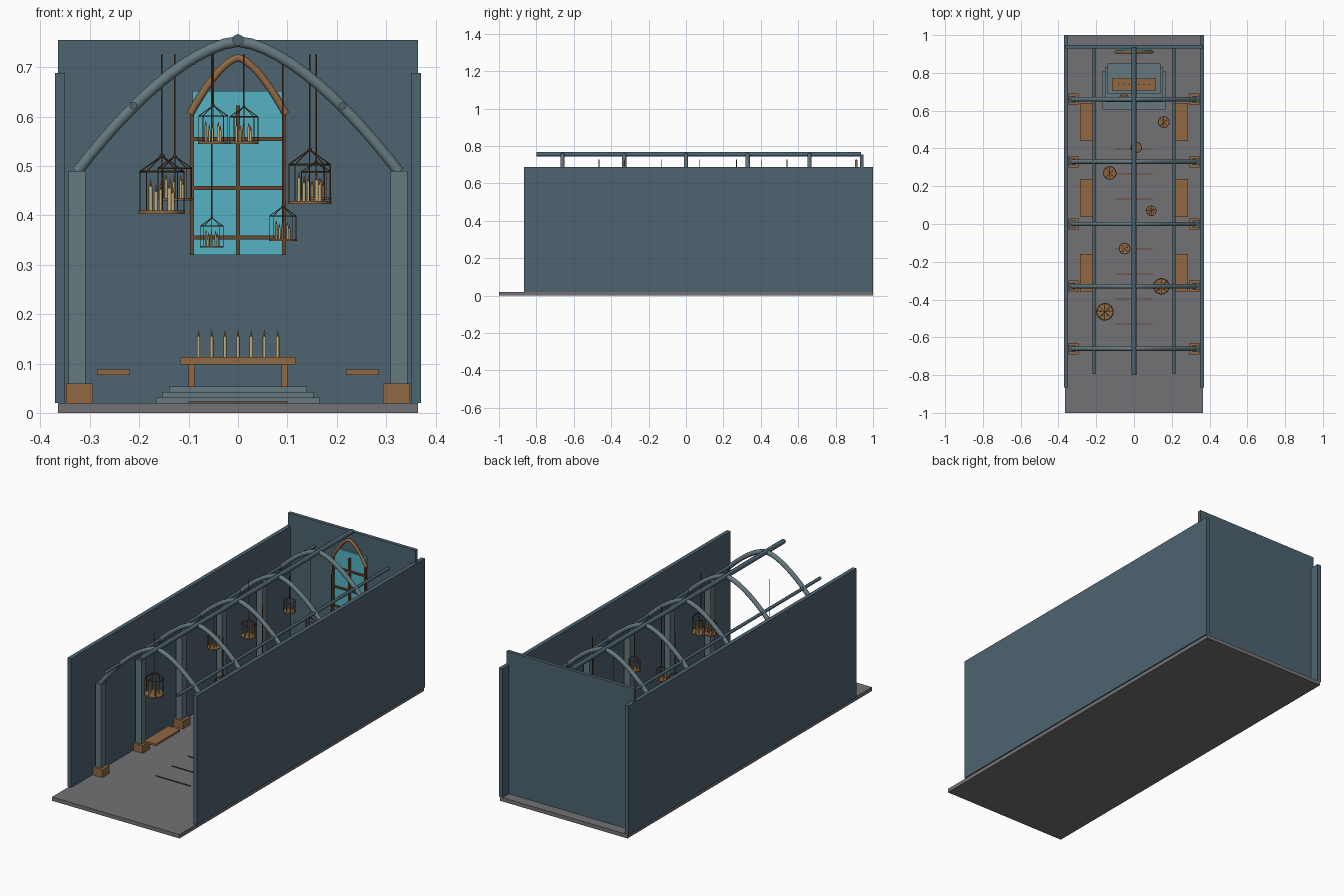
import bpy, bmesh, math
from mathutils import Vector, Matrix

if "Cube" in bpy.data.objects:
    bpy.data.objects.remove(bpy.data.objects["Cube"])


def mat(name, r, g, b):
    m = bpy.data.materials.new(name)
    m.diffuse_color = (r, g, b, 1)
    m.use_nodes = True
    m.node_tree.nodes["Principled BSDF"].inputs["Base Color"].default_value = m.diffuse_color
    return m


WALL = mat("blue_grey_wall", .075, .125, .16)
FLOOR = mat("floor_stone", .17, .17, .18)
STONE = mat("pale_stone", .13, .19, .21)
WOOD = mat("wood", .28, .14, .055)
IRON = mat("dark_bronze", .13, .065, .03)
GLASS = mat("glass", .09, .45, .55)
WAX = mat("wax", .55, .42, .2)
FLAME = mat("flame", .5, .22, .06)


def finish(bm, name, m, smooth=False):
    bmesh.ops.recalc_face_normals(bm, faces=bm.faces)
    me = bpy.data.meshes.new(name)
    bm.to_mesh(me)
    bm.free()
    me.materials.append(m)
    if smooth:
        for p in me.polygons:
            p.use_smooth = len(p.vertices) == 4
    ob = bpy.data.objects.new(name, me)
    bpy.context.collection.objects.link(ob)
    return ob


def box(name, x, y, z, m):
    bm = bmesh.new()
    size = [b - a for a, b in (x, y, z)]
    mid = [(a + b) / 2 for a, b in (x, y, z)]
    bmesh.ops.create_cube(bm, size=1, matrix=Matrix.Translation(mid) @ Matrix.Diagonal((*size, 1)))
    return finish(bm, name, m)


def rod(bm, p, q, r, n=8, r2=None):
    p, q = Vector(p), Vector(q)
    rot = (q - p).to_track_quat('Z', 'Y').to_matrix().to_4x4()
    bmesh.ops.create_cone(bm, cap_ends=True, segments=n, radius1=r, radius2=r if r2 is None else r2,
                          depth=(q - p).length, matrix=Matrix.Translation((p + q) / 2) @ rot)


def rod_object(name, p, q, r, m, n=8):
    bm = bmesh.new()
    rod(bm, p, q, r, n)
    return finish(bm, name, m, True)


def arch(name, pts, y, r, m, n=8):
    """Sweep a round section along points in the xz plane."""
    bm = bmesh.new()
    rings = []
    for i, (x, z) in enumerate(pts):
        a, b = pts[max(i - 1, 0)], pts[min(i + 1, len(pts) - 1)]
        side = Vector((-(b[1] - a[1]), 0, b[0] - a[0])).normalized()
        rings.append([bm.verts.new(Vector((x, y, z)) + r * (side * math.cos(t) + Vector((0, math.sin(t), 0))))
                      for t in (math.tau * (k + .5) / n for k in range(n))])
    for a, b in zip(rings, rings[1:]):
        for k in range(n):
            bm.faces.new((a[k], a[(k + 1) % n], b[(k + 1) % n], b[k]))
    bm.faces.new(rings[0])
    bm.faces.new(rings[-1])
    return finish(bm, name, m, True)


def arch_points(half, base, top, power, steps=24):
    xs = [half * (2 * i / steps - 1) for i in range(steps + 1)]
    return [(x, top - (top - base) * (abs(x) / half) ** power) for x in xs]


def candles(name, spots, r):
    """Each spot is x, y, base z, height."""
    wax, fl = bmesh.new(), bmesh.new()
    for x, y, z, h in spots:
        rod(wax, (x, y, z), (x, y, z + h), r)
        rod(fl, (x, y, z + h), (x, y, z + h + r * 1.3), r * .3, 6, r * .8)
        rod(fl, (x, y, z + h + r * 1.3), (x, y, z + h + r * 4), r * .8, 6, 0)
    finish(wax, name + "_wax", WAX, True)
    finish(fl, name + "_flames", FLAME)


# Shell
box("floor", (-.365, .365), (-1, 1), (0, .02), FLOOR)
box("back_wall", (-.365, .365), (.93, .948), (.02, .755), WALL)
for s in (-1, 1):
    box("side_wall", sorted((s * .35, s * .371)), (-.865, 1), (.02, .688), WALL)
    rod_object("side_purlin", (s * .212, -.795, .622), (s * .212, .93, .622), .008, WALL)
rod_object("ridge_beam", (0, -.8, .755), (0, .935, .755), .012, WALL)

# Columns and ribs
for i in range(5):
    y = -.66 + .33 * i
    for s in (-1, 1):
        box("column_base", sorted((s * .294, s * .348)), (y - .03, y + .03), (.02, .06), WOOD)
        box("column", sorted((s * .309, s * .343)), (y - .018, y + .018), (.06, .49), STONE)
    arch("vault_rib", arch_points(.326, .488, .752, 1.6), y, .012, STONE)

# Window
box("window_glass", (-.092, .092), (.918, .926), (.32, .652), GLASS)
arch("window_arch", arch_points(.097, .605, .719, 1.55, 20), .91, .008, WOOD)
for x, top in ((-.093, .612), (0, .622), (.093, .612)):
    box("window_upright", (x - .004, x + .004), (.906, .918), (.32, top), IRON)
for z in (.355, .455, .555):
    box("window_crossbar", (-.093, .093), (.907, .917), (z - .004, z + .004), IRON)

# Altar steps and table
for i, (w, y0, y1) in enumerate(((.166, .607, .81), (.153, .645, .83), (.14, .69, .85))):
    box("altar_step", (-w, w), (y0, y1), (.02 + .011 * i, .031 + .011 * i), STONE)
box("altar_top", (-.116, .116), (.707, .769), (.098, .113), WOOD)
for s in (-1, 1):
    for y in (.717, .759):
        box("altar_leg", sorted((s * .088, s * .1)), (y - .006, y + .006), (.053, .098), WOOD)
candles("altar_candle", [(-.08 + .0267 * i, .738, .113, .042) for i in range(7)], .0035)

# Benches and floor inlays
for s in (-1, 1):
    for y in (-.26, .138, .54):
        box("bench", sorted((s * .219, s * .286)), (y - .1, y + .1), (.077, .088), WOOD)
for i in range(8):
    y = -.53 + .1325 * i
    box("floor_inlay", (-.1, .1), (y - .003, y + .003), (.02, .023), IRON)


# Hanging lanterns: x, y, base z, radius
def lantern(x, y, z, r):
    top, apex = z + 1.82 * r, z + 2.5 * r
    t = r * .03
    bm = bmesh.new()
    rod(bm, (x, y, z), (x, y, z + r * .14), r, 16)
    finish(bm, "lantern_tray", WOOD, True)
    bm = bmesh.new()
    n = 8
    ring = [(x + r * .95 * math.cos(math.tau * k / n), y + r * .95 * math.sin(math.tau * k / n)) for k in range(n)]
    for k in range(n):
        a, b = ring[k], ring[(k + 1) % n]
        rod(bm, (*a, z + r * .1), (*a, top), t, 6)
        rod(bm, (*a, top), (*b, top), t * 1.3, 6)
        rod(bm, (*a, top), (x, y, apex), t, 6)
    rod(bm, (x, y, apex - r * .1), (x, y, apex + r * .06), r * .1, 8)
    rod(bm, (x, y, apex), (x, y, .727), .0017, 6)
    finish(bm, "lantern_cage", IRON)
    spots = [(x + r * .5 * math.cos(math.tau * k / 5 + .4), y + r * .5 * math.sin(math.tau * k / 5 + .4),
              z + r * .14, r * (.75 + .15 * (k * 2 % 5) / 2)) for k in range(5)]
    candles("lantern_candle", spots, r * .085)


for spec in ((-.053, .67, .335, .024), (.158, .54, .432, .031), (.012, .405, .545, .03),
             (-.128, .27, .43, .036), (.091, .07, .348, .028), (-.05, -.13, .545, .031),
             (.145, -.33, .423, .044), (-.154, -.465, .403, .047)):
    lantern(*spec)
